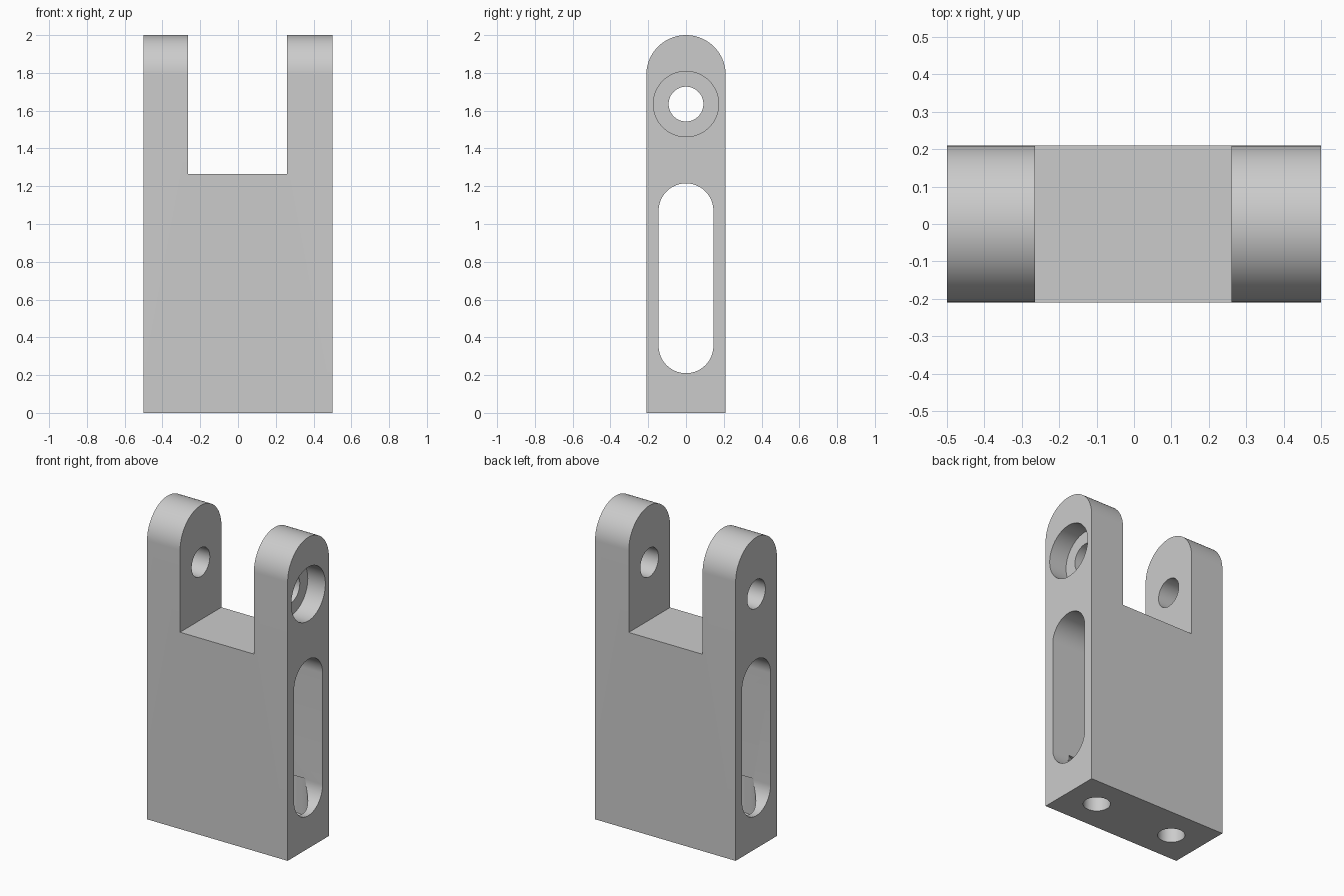
import bpy
from math import pi, radians, sin, cos

old = bpy.data.objects.get("Cube")
if old:
    bpy.data.objects.remove(old, do_unlink=True)

grey = bpy.data.materials.new("plain grey")
grey.use_nodes = True
grey.diffuse_color = (0.6, 0.6, 0.6, 1)
grey.node_tree.nodes["Principled BSDF"].inputs["Base Color"].default_value = (0.6, 0.6, 0.6, 1)


def extrude_profile(name, points, x0, x1):
    """Closed prism along x from a (y, z) outline."""
    n = len(points)
    verts = [(x, y, z) for x in (x0, x1) for y, z in points]
    faces = [list(range(n))[::-1], list(range(n, 2 * n))]
    faces += [(i, (i + 1) % n, (i + 1) % n + n, i + n) for i in range(n)]
    mesh = bpy.data.meshes.new(name)
    mesh.from_pydata(verts, [], faces)
    mesh.materials.append(grey)
    obj = bpy.data.objects.new(name, mesh)
    bpy.context.collection.objects.link(obj)
    return obj


def arc(radius, z, start, steps=48):
    return [(radius * cos(start + pi * i / steps), z + radius * sin(start + pi * i / steps))
            for i in range(steps + 1)]


def cylinder(name, radius, depth, location, rotation=(0, 0, 0)):
    bpy.ops.mesh.primitive_cylinder_add(vertices=96, radius=radius, depth=depth,
                                        location=location, rotation=rotation)
    bpy.context.object.name = name
    bpy.context.object.data.materials.append(grey)
    return bpy.context.object


# Round-topped block
half = 0.21
body = extrude_profile("clevis_body", [(-half, 0), (half, 0)] + arc(half, 2 - half, 0), -0.5, 0.5)

# Gap between the two ears
gap = extrude_profile("ear_gap_cutter", [(-0.4, 1.265), (0.4, 1.265), (0.4, 2.2), (-0.4, 2.2)],
                      -0.265, 0.26)

# Long slot through the sides
slot = extrude_profile("slot_cutter", arc(0.145, 1.07, 0) + arc(0.145, 0.355, pi), -0.7, 0.7)

# Pin hole, with a counterbore on the left ear
side = (0, pi / 2, 0)
pin_z = 1.635
cutters = [gap, slot,
           cylinder("pin_hole_cutter", 0.092, 1.4, (0, 0, pin_z), side),
           cylinder("pin_counterbore_cutter", 0.173, 0.25, (0.5, 0, pin_z), side)]

# Base screw holes, each with a pocket opening into the slot
for label, x in (("left", 0.285), ("right", -0.285)):
    cutters.append(cylinder(label + "_screw_hole_cutter", 0.08, 0.6, (x, 0, 0), (0, 0, 0)))
    cutters.append(cylinder(label + "_screw_pocket_cutter", 0.173, 0.25, (x, 0, 0.235)))

# Cut everything out of the block
for cutter in cutters:
    mod = body.modifiers.new(cutter.name, "BOOLEAN")
    mod.operation = "DIFFERENCE"
    mod.solver = "EXACT"
    mod.object = cutter
bpy.ops.object.select_all(action="DESELECT")
body.select_set(True)
bpy.context.view_layer.objects.active = body
for mod in list(body.modifiers):
    bpy.ops.object.modifier_apply(modifier=mod.name)
for cutter in cutters:
    bpy.data.objects.remove(cutter, do_unlink=True)

bpy.ops.object.shade_smooth_by_angle(angle=radians(30))
